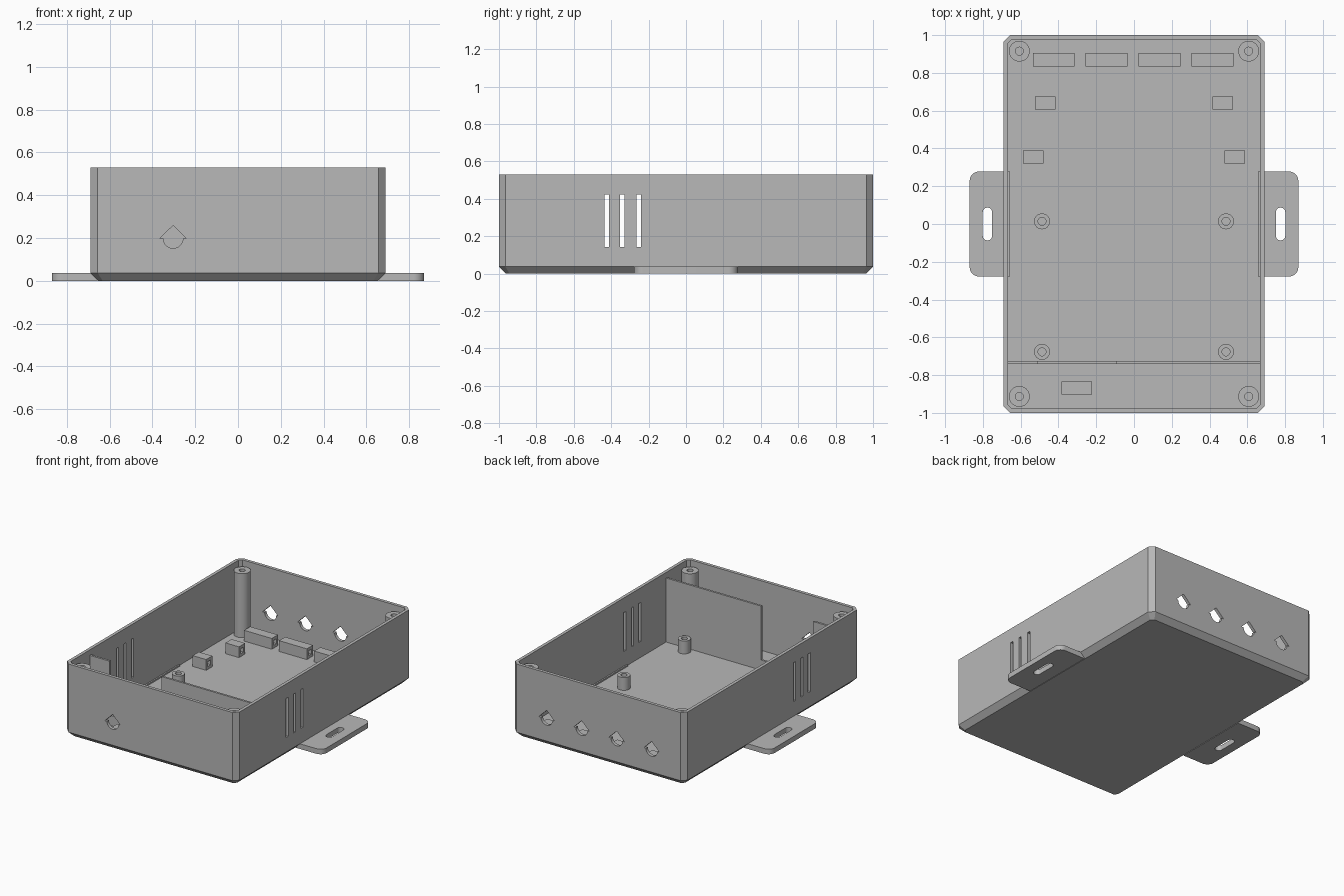
import bpy, bmesh
from math import sin, cos, pi

if "Cube" in bpy.data.objects:
    bpy.data.objects.remove(bpy.data.objects["Cube"])

grey = bpy.data.materials.new("plain grey")
grey.use_nodes = True
grey.diffuse_color = (0.48, 0.48, 0.48, 1)
grey.node_tree.nodes["Principled BSDF"].inputs["Base Color"].default_value = grey.diffuse_color

HALF_X, HALF_Y, HEIGHT = 0.69, 1.0, 0.53
WALL, FLOOR, EDGE = 0.023, 0.027, 0.037
IN_X, IN_Y = HALF_X - WALL, HALF_Y - WALL


def loft(name, loops):
    """Join equal-length point loops into a closed solid."""
    bm = bmesh.new()
    rings = [[bm.verts.new(p) for p in loop] for loop in loops]
    n = len(rings[0])
    for a, b in zip(rings, rings[1:]):
        for i in range(n):
            j = (i + 1) % n
            bm.faces.new((a[i], a[j], b[j], b[i]))
    bm.faces.new(rings[0])
    bm.faces.new(rings[-1])
    bmesh.ops.recalc_face_normals(bm, faces=bm.faces)
    mesh = bpy.data.meshes.new(name)
    bm.to_mesh(mesh)
    bm.free()
    mesh.materials.append(grey)
    obj = bpy.data.objects.new(name, mesh)
    bpy.context.collection.objects.link(obj)
    return obj


def prism(name, profile, lo, hi, axis="z"):
    """Extrude a 2D profile along z (x, y points) or y (x, z points)."""
    place = (lambda p, h: (p[0], p[1], h)) if axis == "z" else (lambda p, h: (p[0], h, p[1]))
    return loft(name, [[place(p, h) for p in profile] for h in (lo, hi)])


def box(name, x0, x1, y0, y1, z0, z1):
    return prism(name, [(x0, y0), (x1, y0), (x1, y1), (x0, y1)], z0, z1)


def octagon(hx, hy, c, z):
    """Rectangle with cut corners."""
    quarter = [(hx, hy - c), (hx - c, hy)]
    pts = quarter + [(-x, y) for x, y in reversed(quarter)]
    pts += [(-x, -y) for x, y in pts]
    return [(x, y, z) for x, y in pts]


def circle(x, y, r, z, n=32):
    return [(x + r * cos(2 * pi * i / n), y + r * sin(2 * pi * i / n), z) for i in range(n)]


def cut(obj, cutters):
    """Subtract the cutters and remove them."""
    for c in cutters:
        mod = obj.modifiers.new("cut", "BOOLEAN")
        mod.operation, mod.solver, mod.object = "DIFFERENCE", "EXACT", c
        c.hide_render = True
    graph = bpy.context.evaluated_depsgraph_get()
    mesh = bpy.data.meshes.new_from_object(obj.evaluated_get(graph))
    obj.modifiers.clear()
    obj.data = mesh
    for c in cutters:
        bpy.data.objects.remove(c)


def smooth(obj):
    bpy.ops.object.select_all(action="DESELECT")
    obj.select_set(True)
    bpy.context.view_layer.objects.active = obj
    bpy.ops.object.shade_smooth_by_angle(angle=pi / 6)


# Open tray with cut corners and a bevelled base
shell = loft("case_shell", [
    octagon(HALF_X - EDGE, HALF_Y - EDGE, 0.02, 0),
    octagon(HALF_X, HALF_Y, 0.034, EDGE),
    octagon(HALF_X, HALF_Y, 0.034, HEIGHT),
    octagon(IN_X, IN_Y, 0.02, HEIGHT),
    octagon(IN_X, IN_Y, 0.02, FLOOR)])

# Cable holes: round below, pointed above
CABLE_X = [-0.425, -0.145, 0.135, 0.415]
FRONT_X = -0.303


def cable_hole(x, side):
    arc = [(0.046 * cos(pi + pi * i / 16), 0.046 * sin(pi + pi * i / 16)) for i in range(17)]
    profile = [(0, 0.061), (-0.062, 0)] + arc + [(0.062, 0)]
    lo, hi = sorted((side * 0.95, side * 1.05))
    return prism("hole_cutter", [(x + a, 0.198 + b) for a, b in profile], lo, hi, "y")


cutters = [cable_hole(FRONT_X, -1)] + [cable_hole(x, 1) for x in CABLE_X]

# Vent slots through both side walls
for y in (-0.423, -0.34, -0.253):
    cutters.append(box("vent_cutter", -0.8, 0.8, y - 0.0125, y + 0.0125, 0.143, 0.424))
cut(shell, cutters)

# Corner screw posts and board standoffs
def post(name, x, y, r, top):
    smooth(loft(name, [circle(x, y, r, FLOOR - 0.005), circle(x, y, r, top),
                       circle(x, y, 0.021, top), circle(x, y, 0.021, FLOOR + 0.005)]))


for sx, side in ((-1, "right"), (1, "left")):
    for y, end in ((-0.913, "front"), (0.915, "back")):
        post(f"screw_post_{end}_{side}", sx * 0.607, y, 0.055, 0.49)
    for y, end in ((-0.677, "front"), (0.014, "back")):
        post(f"standoff_{end}_{side}", sx * 0.487, y, 0.042, 0.12)

# Divider wall with a lowered cable gap
prism("divider_wall", [
    (-IN_X, FLOOR - 0.005), (IN_X, FLOOR - 0.005), (IN_X, 0.49), (-0.092, 0.49),
    (-0.092, 0.1), (-0.51, 0.1), (-0.51, 0.49), (-IN_X, 0.49)], -0.74, -0.725, "y")

# Cable tie blocks, each with a tunnel along x
def tie_block(name, x, y, length):
    h = length / 2
    block = box(name, x - h, x + h, y - 0.035, y + 0.035, FLOOR - 0.005, 0.105)
    cut(block, [box("tunnel_cutter", x - 1, x + 1, y - 0.017, y + 0.017, 0.048, 0.083)])


for i, x in enumerate(CABLE_X):
    tie_block(f"back_tie_block_{i + 1}", x, 0.87, 0.222)
tie_block("front_tie_block", FRONT_X, -0.868, 0.162)
for sx, side in ((-1, "right"), (1, "left")):
    tie_block(f"rear_tie_block_{side}", sx * 0.47, 0.64, 0.108)
    tie_block(f"middle_tie_block_{side}", sx * 0.533, 0.355, 0.108)

# Mounting ears with rounded corners and a slotted hole
def arc(cx, cy, r, start, end, n=10):
    return [(cx + r * cos(start + (end - start) * i / n),
             cy + r * sin(start + (end - start) * i / n)) for i in range(n + 1)]


for sx, side in ((-1, "right"), (1, "left")):
    outline = [(0.657, -0.278)] + arc(0.82, -0.228, 0.05, -pi / 2, 0)
    outline += arc(0.82, 0.228, 0.05, 0, pi / 2) + [(0.657, 0.278)]
    slot = arc(0.776, 0.062, 0.025, 0, pi) + arc(0.776, -0.062, 0.025, pi, 2 * pi)
    ear = prism(f"mounting_ear_{side}", [(sx * x, y) for x, y in outline], 0, EDGE)
    cut(ear, [prism("slot_cutter", [(sx * x, y) for x, y in slot], -0.1, 0.1)])
    smooth(ear)
